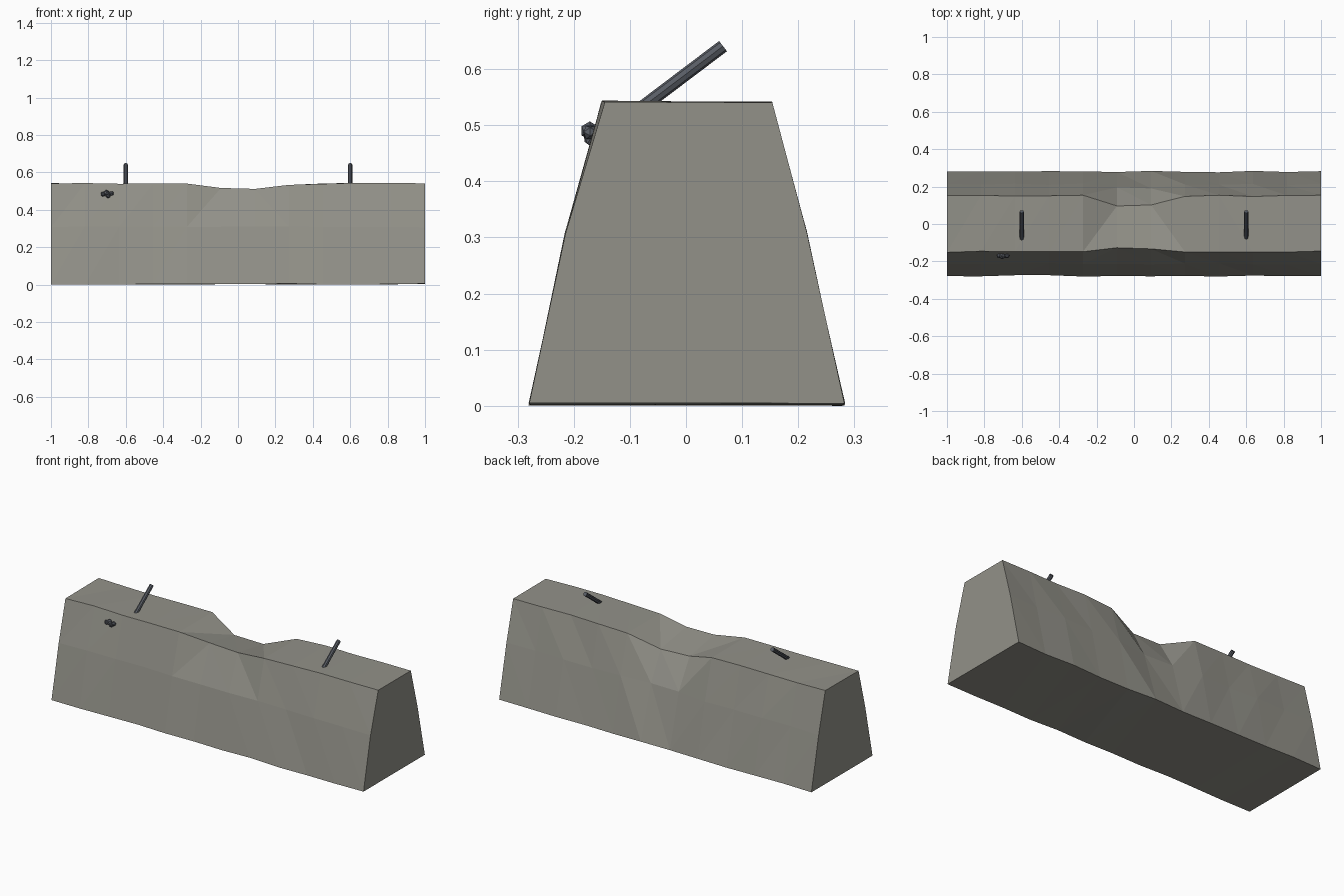
import bpy, bmesh, math, random
from mathutils import Vector, Matrix

random.seed(4)
if "Cube" in bpy.data.objects:
    bpy.data.objects.remove(bpy.data.objects["Cube"], do_unlink=True)


def material(name, rgb):
    mat = bpy.data.materials.new(name)
    mat.use_nodes = True
    mat.diffuse_color = (*rgb, 1)
    mat.node_tree.nodes["Principled BSDF"].inputs["Base Color"].default_value = (*rgb, 1)
    return mat


def make_object(name, bm, mat):
    bmesh.ops.recalc_face_normals(bm, faces=bm.faces)
    mesh = bpy.data.meshes.new(name)
    bm.to_mesh(mesh)
    bm.free()
    mesh.materials.append(mat)
    obj = bpy.data.objects.new(name, mesh)
    bpy.context.collection.objects.link(obj)
    return obj


concrete = material("weathered concrete", (0.29, 0.285, 0.25))
steel = material("dark steel", (0.10, 0.11, 0.13))

# Tapered concrete block: one six-point section per station along x
SEGMENTS = 11
SECTION = [(-0.277, 0.004), (-0.212, 0.31), (-0.148, 0.542),
           (0.15, 0.542), (0.212, 0.31), (0.28, 0.004)]
# Chipped hollow: (y, z) shift of section points, by station
CHIP = {
    4: {4: (0.005, 0.0)},
    5: {2: (0.018, -0.022), 3: (-0.05, -0.062), 4: (-0.018, 0.0)},
    6: {2: (0.012, -0.032), 3: (-0.05, -0.072), 4: (-0.018, 0.0)},
    7: {2: (0.0, -0.006), 3: (-0.002, -0.006)},
}


def jitter(amount):
    return random.uniform(-amount, amount)


bm = bmesh.new()
rings = []
for i in range(SEGMENTS + 1):
    x = -1 + 2 * i / SEGMENTS
    ring = []
    for j, (y, z) in enumerate(SECTION):
        dy, dz = CHIP.get(i, {}).get(j, (0, 0))
        ring.append(bm.verts.new((x, y + dy + jitter(0.004), z + dz + jitter(0.003))))
    rings.append(ring)

count = len(SECTION)
for i, (a, b) in enumerate(zip(rings, rings[1:])):
    for j in range(count):
        k = (j + 1) % count
        if i < SEGMENTS // 2:
            bm.faces.new((a[j], a[k], b[k]))
            bm.faces.new((a[j], b[k], b[j]))
        else:
            bm.faces.new((a[j], a[k], b[j]))
            bm.faces.new((a[k], b[k], b[j]))
bm.faces.new(rings[0])
bm.faces.new(rings[-1])
lowest = min(v.co.z for v in bm.verts)
bmesh.ops.translate(bm, verts=bm.verts, vec=(0, 0, -lowest))
make_object("concrete_block", bm, concrete)


# Slanted reinforcing bars sticking out of the top
def bar(name, start, end, radius, sides=8):
    start, end = Vector(start), Vector(end)
    axis = end - start
    turn = axis.to_track_quat('Z', 'Y').to_matrix().to_4x4()
    bm = bmesh.new()
    bmesh.ops.create_cone(bm, cap_ends=True, segments=sides, radius1=radius,
                          radius2=radius, depth=axis.length,
                          matrix=Matrix.Translation((start + end) / 2) @ turn)
    return make_object(name, bm, steel)


for side, x in (("right", -0.6), ("left", 0.6)):
    bar(side + "_bar", (x, -0.085, 0.527), (x, 0.066, 0.641), 0.0115)

# Small broken lump of steel on the front face
bm = bmesh.new()
for dx, dz, size in ((-0.022, 0.0, 0.014), (-0.004, 0.006, 0.017),
                     (0.006, -0.008, 0.015), (0.022, 0.003, 0.014)):
    spot = Matrix.Translation((-0.7 + dx, -0.17 - dz * 0.25, 0.484 + dz))
    bmesh.ops.create_icosphere(bm, subdivisions=1, radius=size,
                               matrix=spot @ Matrix.Rotation(dx * 40, 4, 'Y'))
make_object("steel_lump", bm, steel)
